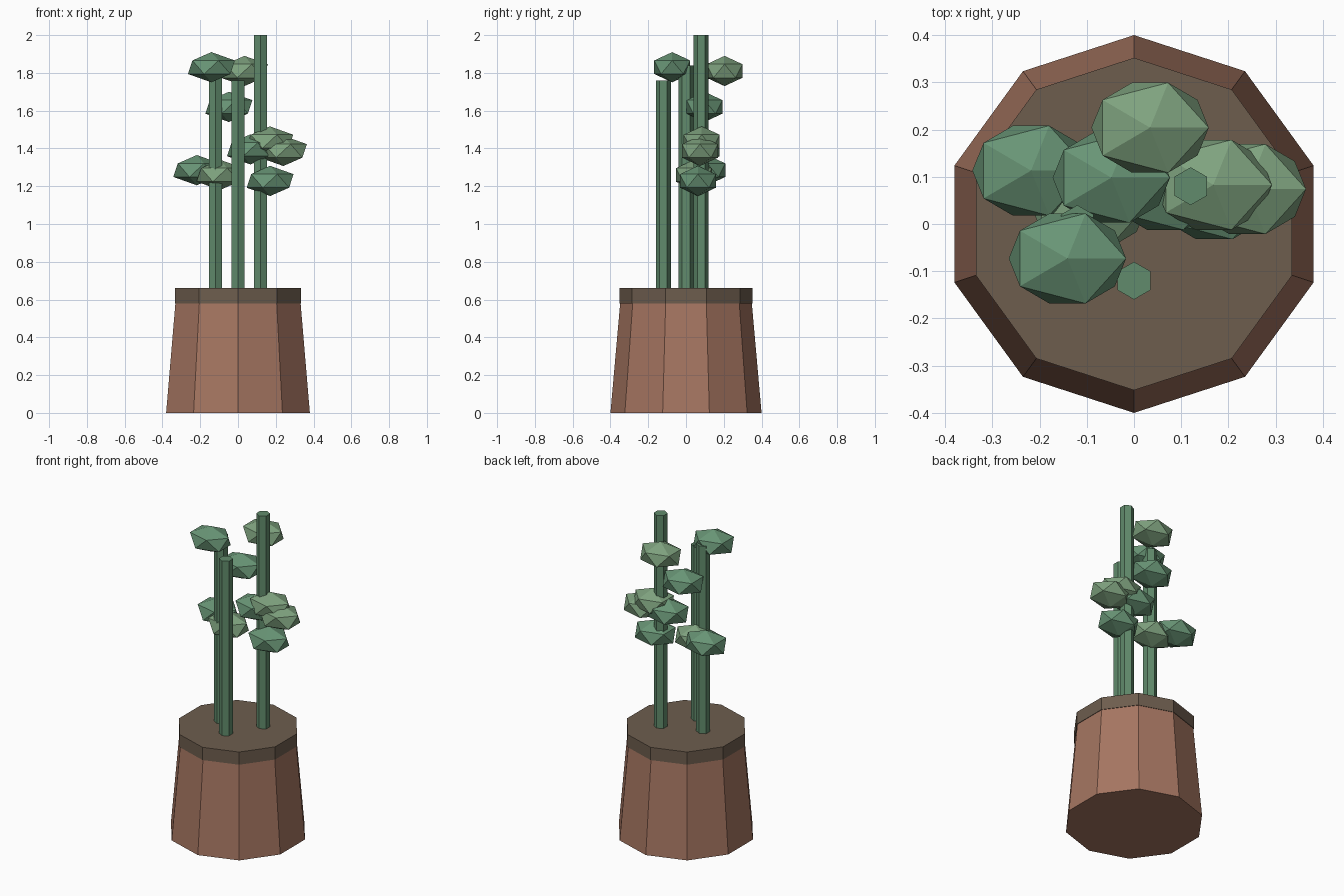
import bpy

if "Cube" in bpy.data.objects:
    bpy.data.objects.remove(bpy.data.objects["Cube"])


def material(name, rgb):
    m = bpy.data.materials.new(name)
    m.diffuse_color = (*rgb, 1)
    m.use_nodes = True
    m.node_tree.nodes["Principled BSDF"].inputs["Base Color"].default_value = m.diffuse_color
    return m


clay = material("clay", (0.38, 0.18, 0.12))
earth = material("earth", (0.155, 0.11, 0.076))
stalk_green = material("stalk_green", (0.12, 0.26, 0.15))
leaf_dark = material("leaf_dark", (0.14, 0.30, 0.18))
leaf_light = material("leaf_light", (0.21, 0.36, 0.21))


def finish(name, mat):
    ob = bpy.context.object
    ob.name = name
    ob.data.materials.append(mat)
    return ob


def prism(name, sides, r_bottom, r_top, z0, z1, mat, x=0, y=0):
    bpy.ops.mesh.primitive_cone_add(vertices=sides, radius1=r_bottom, radius2=r_top,
                                    depth=z1 - z0, location=(x, y, (z0 + z1) / 2))
    return finish(name, mat)


# Tapered pot and the disc of soil capping it
prism("pot", 10, 0.40, 0.345, 0, 0.62, clay)
prism("soil", 10, 0.352, 0.352, 0.58, 0.66, earth)

# Hexagonal stalks: x, y, top height
for i, (x, y, top) in enumerate([(0.12, 0.08, 2.0), (-0.12, 0.0, 1.84), (0.0, -0.12, 1.76)]):
    prism(f"stalk_{i + 1}", 6, 0.04, 0.04, 0.60, top, stalk_green, x, y)

# Faceted leaf clumps: centre and colour
leaves = [
    (-0.141, -0.073, 1.83, leaf_dark),
    (0.034, 0.204, 1.81, leaf_light),
    (-0.048, 0.098, 1.62, leaf_dark),
    (-0.218, 0.113, 1.285, leaf_dark),
    (0.168, 0.083, 1.437, leaf_light),
    (0.240, 0.074, 1.387, leaf_light),
    (0.170, 0.063, 1.228, leaf_dark),
    (0.066, 0.083, 1.395, leaf_dark),
    (-0.095, 0.042, 1.26, leaf_light),
]
for i, (x, y, z, mat) in enumerate(leaves):
    bpy.ops.mesh.primitive_ico_sphere_add(subdivisions=1, radius=1, location=(x, y, z))
    finish(f"leaf_{i + 1}", mat).scale = (0.139, 0.112, 0.08)
